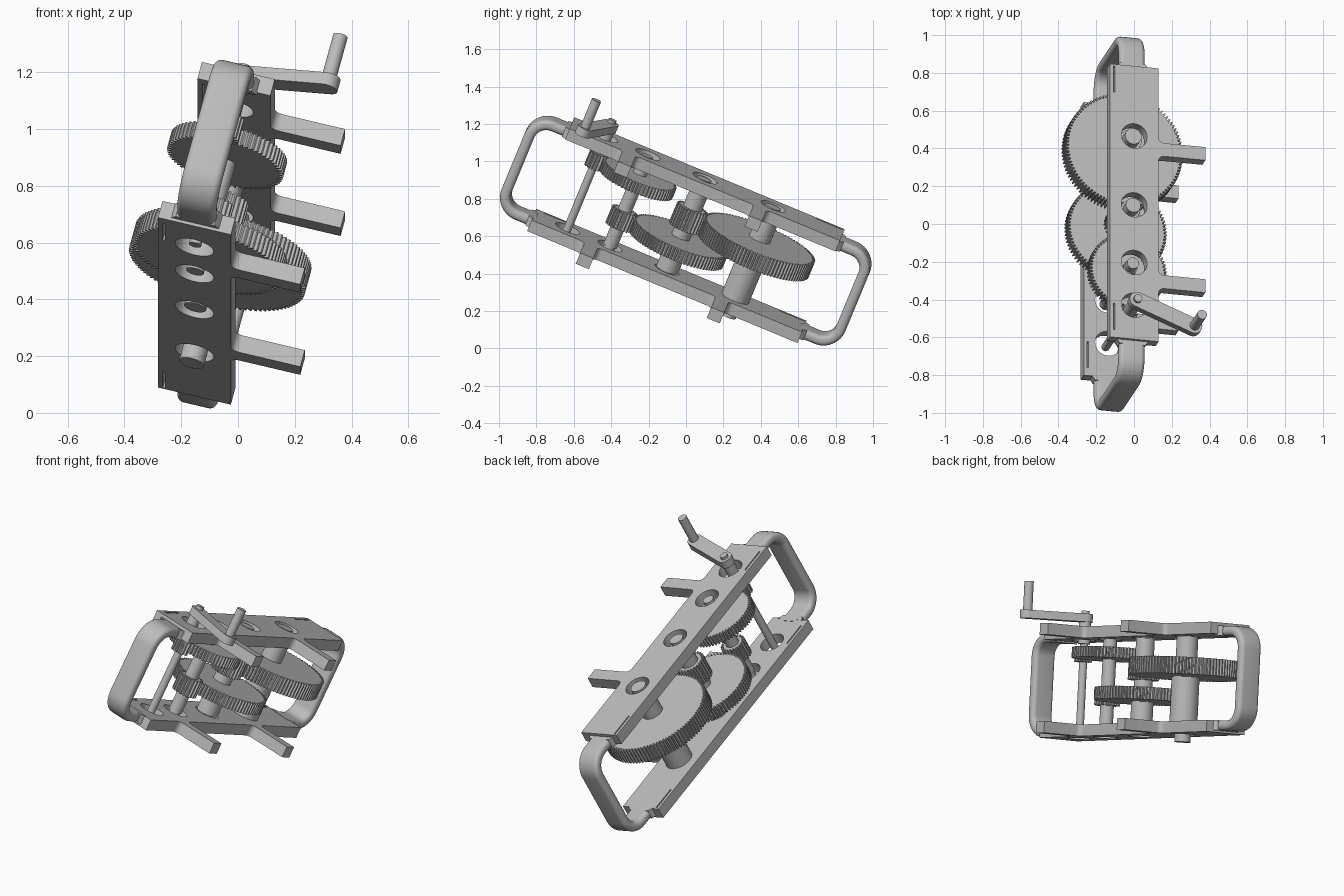
import bpy, bmesh, math
from mathutils import Matrix, Vector

cube = bpy.data.objects.get("Cube")
if cube:
    bpy.data.objects.remove(cube, do_unlink=True)

# One plain grey for the whole mechanism
GREY = bpy.data.materials.new("plain_grey")
GREY.use_nodes = True
COLOUR = (0.5, 0.5, 0.5, 1)
GREY.diffuse_color = COLOUR
GREY.node_tree.nodes["Principled BSDF"].inputs["Base Color"].default_value = COLOUR

# Parts are laid out flat (x across, y along, z along the shafts), then tilted
TILT = Matrix.Rotation(math.radians(-22.5), 4, 'X') @ Matrix.Rotation(math.radians(14.3), 4, 'Y')
MID = -0.22                       # centre line of the plates
BACK, FRONT = 0.54, -1.025        # plate ends
LOW, HIGH = (0.241, 0.306), (0.789, 0.854)   # plate undersides and tops
SHAFT_Y = (0.14, -0.255, -0.585, -0.83)


def circle(x, y, r, sides=48):
    return [(x + r * math.cos(2 * math.pi * i / sides), y + r * math.sin(2 * math.pi * i / sides))
            for i in range(sides)]


def add_prism(bm, outline, z0, z1):
    low = [bm.verts.new((x, y, z0)) for x, y in outline]
    top = [bm.verts.new((x, y, z1)) for x, y in outline]
    bm.faces.new(low[::-1])
    bm.faces.new(top)
    for i in range(len(low)):
        j = (i + 1) % len(low)
        bm.faces.new((low[i], low[j], top[j], top[i]))


def finish(name, bm, smooth=True):
    bmesh.ops.recalc_face_normals(bm, faces=bm.faces)
    mesh = bpy.data.meshes.new(name)
    bm.to_mesh(mesh)
    bm.free()
    mesh.materials.append(GREY)
    obj = bpy.data.objects.new(name, mesh)
    bpy.context.collection.objects.link(obj)
    obj.matrix_world = TILT
    if smooth:
        bpy.ops.object.select_all(action='DESELECT')
        obj.select_set(True)
        bpy.context.view_layer.objects.active = obj
        bpy.ops.object.shade_smooth_by_angle(angle=math.radians(35))
    return obj


def prisms(name, parts, smooth=True):
    bm = bmesh.new()
    for outline, z0, z1 in parts:
        add_prism(bm, outline, z0, z1)
    return finish(name, bm, smooth)


def rectangle(x0, x1, y0, y1):
    return [(x0, y0), (x1, y0), (x1, y1), (x0, y1)]


def side_plate(name, mid, z0, z1, reach):
    # Long strip with two side arms, filleted where they meet the strip
    x0, x1, f = mid - 0.1325, mid + 0.1325, 0.03
    outline = [(x0, BACK), (x0, FRONT), (x1, FRONT)]
    for a, b in ((-0.718, -0.642), (0.04, 0.115)):
        steps = [i * math.pi / 12 for i in range(7)]
        outline += [(x1 + f - f * math.cos(t), a - f + f * math.sin(t)) for t in steps]
        outline += [(reach, a), (reach, b)]
        outline += [(x1 + f - f * math.cos(t), b + f - f * math.sin(t)) for t in steps[::-1]]
    outline.append((x1, BACK))
    plate = prisms(name, [(outline, z0, z1)], False)

    # Bearing holes and a thin slit near each end
    cuts = [(circle(mid, y, 0.07), z0 - 0.1, z1 + 0.1) for y in SHAFT_Y]
    for y in (-0.98, 0.38):
        cuts.append((rectangle(x0 + 0.018, x0 + 0.026, y, y + 0.15), z0 - 0.1, z1 + 0.1))
    cutter = prisms(name + "_cutter", cuts, False)
    cutter.hide_render = True
    mod = plate.modifiers.new("holes", 'BOOLEAN')
    mod.object = cutter
    mod.solver = 'EXACT'
    bpy.context.view_layer.update()
    cut_mesh = bpy.data.meshes.new_from_object(
        plate.evaluated_get(bpy.context.evaluated_depsgraph_get()))
    plate.modifiers.clear()
    plate.data = cut_mesh
    bpy.data.objects.remove(cutter, do_unlink=True)
    bpy.ops.object.select_all(action='DESELECT')
    plate.select_set(True)
    bpy.context.view_layer.objects.active = plate
    bpy.ops.object.shade_smooth_by_angle(angle=math.radians(35))


side_plate("upper_plate", MID + 0.004, *HIGH, 0.172)
side_plate("lower_plate", MID, *LOW, 0.165)


def gear(name, y, r, teeth, z, thick):
    outline = []
    depth = 0.008
    for i in range(teeth):
        for frac, rad in ((0, r - depth), (0.4, r - depth), (0.55, r + depth), (0.85, r + depth)):
            a = 2 * math.pi * (i + frac) / teeth
            outline.append((MID + rad * math.cos(a), y + rad * math.sin(a)))
    prisms(name, [(outline, z - thick / 2, z + thick / 2)], False)


# Gear train: each wheel meshes with the pinion on the next shaft
y_a, y_b, y_c, y_d = SHAFT_Y
gear("large_wheel", y_a, 0.312, 100, 0.61, 0.095)
gear("large_wheel_pinion", y_b, 0.08, 25, 0.615, 0.12)
gear("middle_wheel", y_b, 0.263, 84, 0.468, 0.07)
gear("middle_wheel_pinion", y_c, 0.064, 20, 0.47, 0.1)
gear("small_wheel", y_c, 0.203, 66, 0.708, 0.06)
gear("crank_pinion", y_d, 0.042, 14, 0.712, 0.085)


def shaft(name, y, steps):
    prisms(name, [(circle(MID, y, r), z0, z1) for r, z0, z1 in steps])


# Stepped shafts with thin journals in the plates
shaft("large_shaft", y_a, [(0.045, 0.2, 0.85), (0.078, 0.306, 0.57), (0.06, 0.64, 0.789)])
shaft("middle_shaft", y_b, [(0.04, 0.25, 0.848), (0.062, 0.306, 0.44), (0.052, 0.49, 0.789)])
shaft("small_shaft", y_c, [(0.032, 0.25, 0.845), (0.038, 0.306, 0.789)])
shaft("crank_shaft", y_d, [(0.022, 0.25, 0.955), (0.034, 0.77, 0.9)])

# Crank arm with rounded ends, and its grip
hub, tip = Vector((MID, y_d)), Vector((0.092, -0.95))
heading = math.atan2(tip.y - hub.y, tip.x - hub.x)
arm = []
for centre, start in ((hub, heading + math.pi / 2), (tip, heading - math.pi / 2)):
    for i in range(17):
        a = start + math.pi * i / 16
        arm.append((centre.x + 0.042 * math.cos(a), centre.y + 0.042 * math.sin(a)))
prisms("crank_arm", [(arm, 0.892, 0.938)])
prisms("crank_grip", [(circle(tip.x, tip.y, 0.026), 0.93, 1.1)])


def rounded_section(half_w, half_t, r):
    pts = []
    for k, (sx, sy) in enumerate(((1, 1), (-1, 1), (-1, -1), (1, -1))):
        for i in range(7):
            a = math.pi / 2 * (k + i / 6)
            pts.append((sx * (half_w - r) + r * math.cos(a), sy * (half_t - r) + r * math.sin(a)))
    return pts


def handle(name, root, side):
    # Rounded band swept along a U from the lower plate to the upper plate
    z0, z1, out, bend = 0.28, 0.808, 0.184, 0.1
    path = [(-0.02, z0, -math.pi / 2)]
    for cz, start in ((z0 + bend, -math.pi / 2), (z1 - bend, 0)):
        for i in range(13):
            a = start + math.pi / 2 * i / 12
            path.append((out - bend + bend * math.cos(a), cz + bend * math.sin(a), a))
    path.append((-0.02, z1, math.pi / 2))
    bm = bmesh.new()
    rings = []
    for d, z, a in path:
        rings.append([bm.verts.new((MID + x, root + side * (d + t * math.cos(a)), z + t * math.sin(a)))
                      for x, t in rounded_section(0.07, 0.028, 0.024)])
    for r0, r1 in zip(rings, rings[1:]):
        for i in range(len(r0)):
            j = (i + 1) % len(r0)
            bm.faces.new((r0[i], r0[j], r1[j], r1[i]))
    bm.faces.new(rings[0])
    bm.faces.new(rings[-1])
    finish(name, bm)
    # Tapered shoulders between band and plates
    w = 0.09
    foot = [(MID - w, root - side * 0.005), (MID + w, root - side * 0.005),
            (MID + 0.07, root + side * 0.022), (MID - 0.07, root + side * 0.022)]
    prisms(name + "_shoulders", [(foot, z - 0.028, z + 0.028) for z in (z0, z1)], False)


handle("front_handle", FRONT, -1)
handle("back_handle", BACK, 1)
